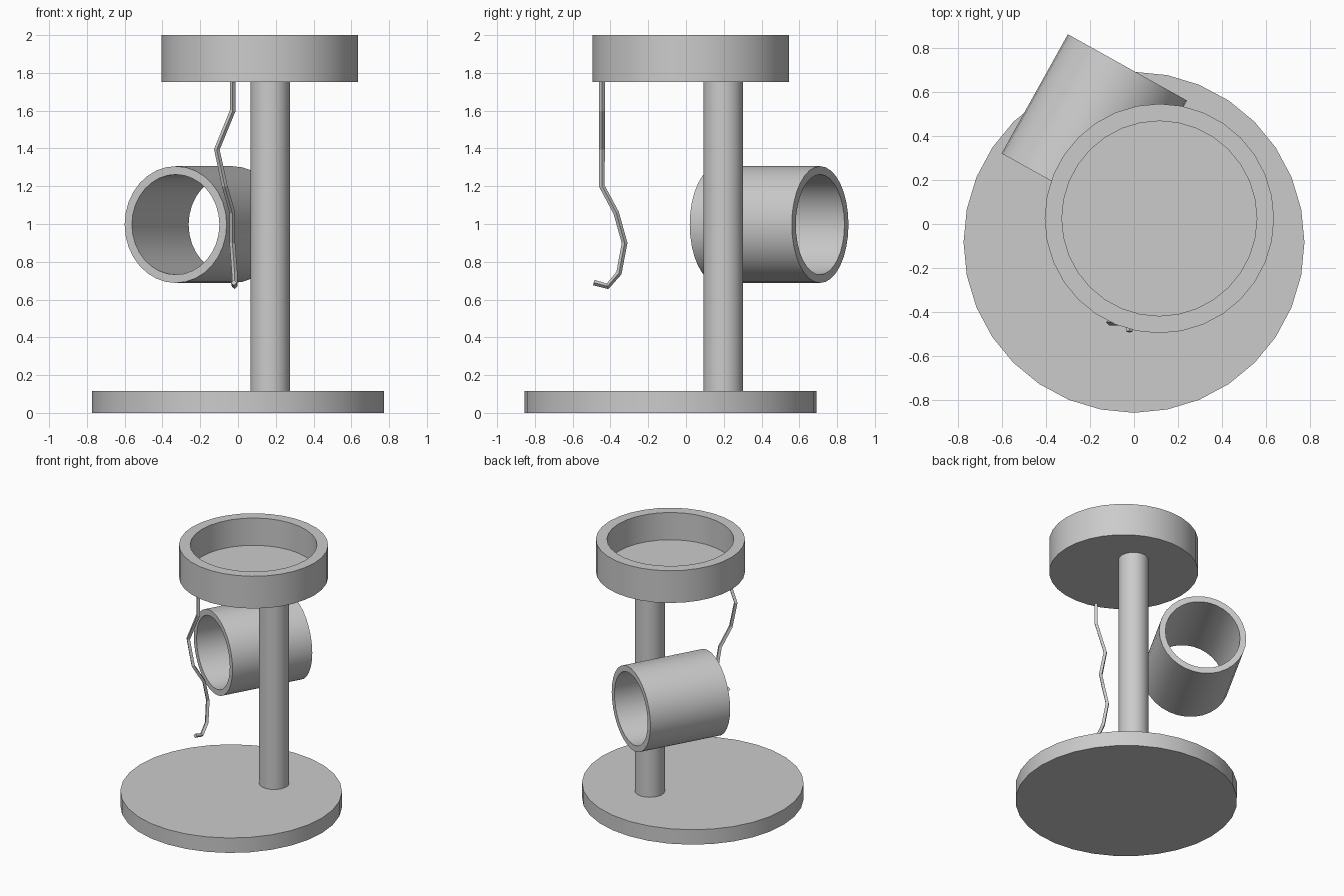
import bpy, bmesh, math
from mathutils import Matrix, Vector

if "Cube" in bpy.data.objects:
    bpy.data.objects.remove(bpy.data.objects["Cube"])


def lathe(name, profile, matrix, closed=False, sides=32):
    """Revolve (radius, height) points round local z; radius 0 makes a cap."""
    bm = bmesh.new()
    rings = []
    for r, z in profile:
        rings.append([bm.verts.new((r * math.sin(2 * math.pi * i / sides),
                                    r * math.cos(2 * math.pi * i / sides), z))
                      for i in range(sides)])
    pairs = list(zip(rings, rings[1:]))
    if closed:
        pairs.append((rings[-1], rings[0]))
    else:
        bm.faces.new(rings[0])
        bm.faces.new(rings[-1])
    for a, b in pairs:
        for i in range(sides):
            j = (i + 1) % sides
            bm.faces.new((a[i], a[j], b[j], b[i]))
    bmesh.ops.recalc_face_normals(bm, faces=bm.faces)
    mesh = bpy.data.meshes.new(name)
    bm.to_mesh(mesh)
    bm.free()
    ob = bpy.data.objects.new(name, mesh)
    ob.matrix_world = matrix
    bpy.context.collection.objects.link(ob)
    bpy.ops.object.select_all(action='DESELECT')
    ob.select_set(True)
    bpy.context.view_layer.objects.active = ob
    bpy.ops.object.shade_smooth_by_angle(angle=math.radians(35))
    return ob


at = Matrix.Translation

# Round base and off-centre post
lathe("base", [(0.773, 0), (0.773, 0.115)], at((0, -0.083, 0)))
lathe("post", [(0.105, 0.11), (0.105, 1.76)], at((0.17, 0.197, 0)))

# Open bed on top
lathe("top_bed", [(0.52, 1.752), (0.52, 2.0), (0.442, 2.0), (0.442, 1.79)],
      at((0.115, 0.025, 0)))

# Horizontal tunnel fixed to the side of the post
axis = Vector((0.486, 0.874, 0))
turn = axis.to_track_quat('Z', 'Y').to_matrix().to_4x4()
lathe("tunnel", [(0.309, -0.309), (0.309, 0.309), (0.265, 0.309), (0.265, -0.309)],
      at((-0.18, 0.44, 0.997)) @ turn, closed=True)

# Dangling string toy under the bed
path = [(-0.028, -0.445, 1.76), (-0.028, -0.445, 1.60), (-0.112, -0.445, 1.395),
        (-0.07, -0.445, 1.20), (-0.03, -0.37, 1.06), (-0.03, -0.325, 0.90),
        (-0.018, -0.355, 0.74), (-0.018, -0.415, 0.67), (-0.022, -0.488, 0.69)]
curve = bpy.data.curves.new("string", 'CURVE')
curve.dimensions = '3D'
curve.bevel_depth = 0.015
curve.bevel_resolution = 0
curve.use_fill_caps = True
spline = curve.splines.new('POLY')
spline.points.add(len(path) - 1)
for point, co in zip(spline.points, path):
    point.co = (*co, 1)
spline.use_smooth = False
bpy.context.collection.objects.link(bpy.data.objects.new("hanging_string", curve))
